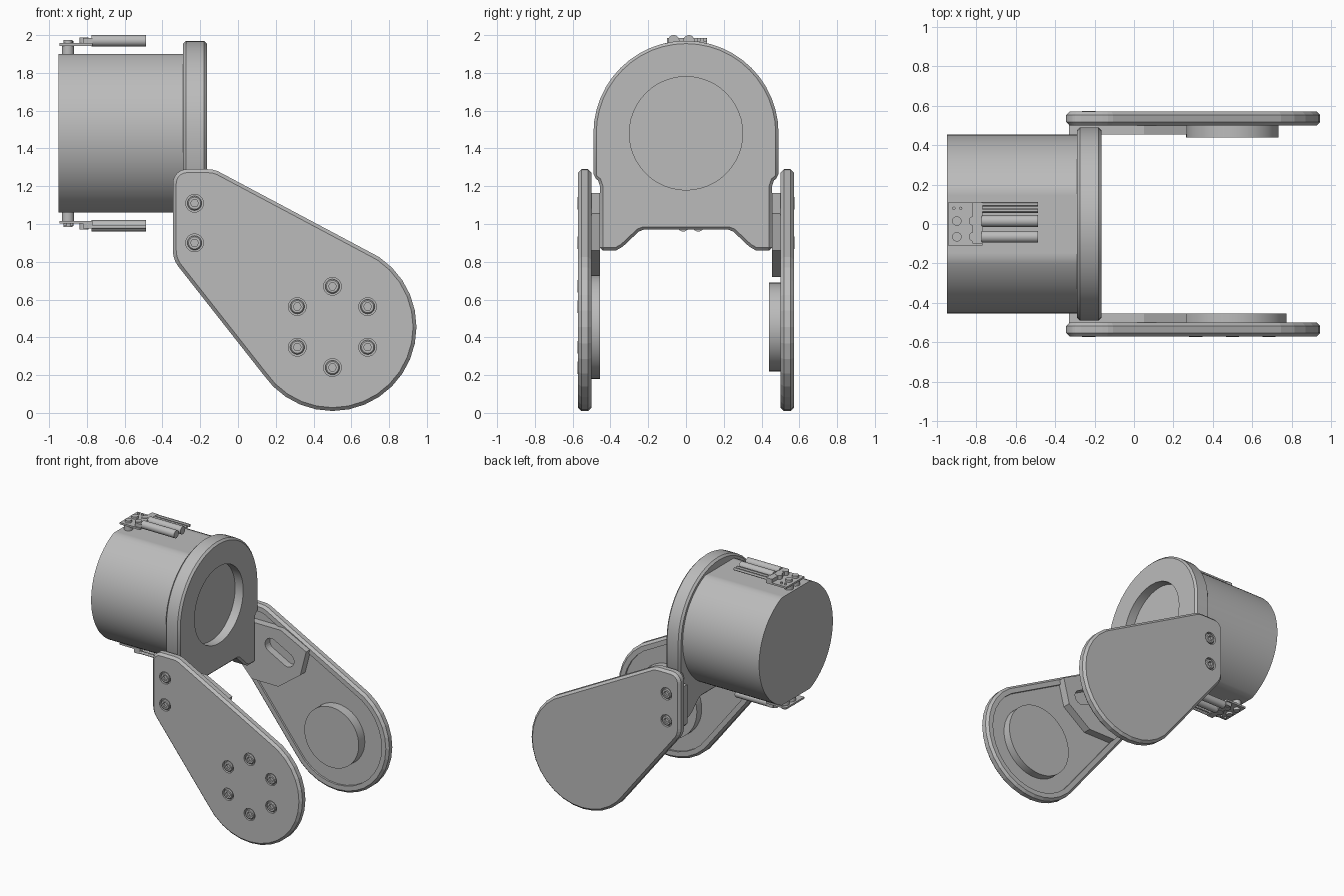
import bpy, bmesh, math
from mathutils import Vector
from mathutils.geometry import convex_hull_2d

if "Cube" in bpy.data.objects:
    bpy.data.objects.remove(bpy.data.objects["Cube"])

grey = bpy.data.materials.new("plain grey")
grey.use_nodes = True
grey.diffuse_color = (0.5, 0.5, 0.5, 1)
grey.node_tree.nodes["Principled BSDF"].inputs["Base Color"].default_value = (0.5, 0.5, 0.5, 1)

AXIS_Z = 1.48          # height of the motor axis
HUB = (0.5, 0.455)     # x, z of the wide end of each arm


def prism(name, pts, a, b, axis="y"):
    """Extrude a 2D profile from a to b along x (profile y, z), y (x, z) or z (x, y)."""
    place = {"x": lambda p, t: (t, p[0], p[1]),
             "y": lambda p, t: (p[0], t, p[1]),
             "z": lambda p, t: (p[0], p[1], t)}[axis]
    bm = bmesh.new()
    lo = [bm.verts.new(place(p, a)) for p in pts]
    hi = [bm.verts.new(place(p, b)) for p in pts]
    bm.faces.new(lo)
    bm.faces.new(hi[::-1])
    for i in range(len(pts)):
        j = (i + 1) % len(pts)
        bm.faces.new((lo[i], hi[i], hi[j], lo[j]))
    bmesh.ops.recalc_face_normals(bm, faces=bm.faces)
    mesh = bpy.data.meshes.new(name)
    bm.to_mesh(mesh)
    bm.free()
    mesh.materials.append(grey)
    obj = bpy.data.objects.new(name, mesh)
    bpy.context.collection.objects.link(obj)
    return obj


def circle(c, r, n=40, start=0.0):
    return [(c[0] + r * math.cos(start + math.tau * i / n),
             c[1] + r * math.sin(start + math.tau * i / n)) for i in range(n)]


def bake(obj):
    bpy.context.view_layer.update()
    dg = bpy.context.evaluated_depsgraph_get()
    mesh = bpy.data.meshes.new_from_object(obj.evaluated_get(dg))
    obj.modifiers.clear()
    obj.data = mesh


def bevel(obj, width):
    mod = obj.modifiers.new("edge", "BEVEL")
    mod.width, mod.segments = width, 1
    mod.limit_method, mod.angle_limit = "ANGLE", math.radians(50)
    bake(obj)


def cut(obj, cutter):
    cutter.hide_render = True
    mod = obj.modifiers.new("cut", "BOOLEAN")
    mod.operation, mod.object, mod.solver = "DIFFERENCE", cutter, "EXACT"
    bake(obj)
    bpy.data.objects.remove(cutter)


def smooth(obj):
    bpy.ops.object.select_all(action="DESELECT")
    obj.select_set(True)
    bpy.context.view_layer.objects.active = obj
    bpy.ops.object.shade_smooth_by_angle(angle=math.radians(30))


def arm_outline(inset):
    pts = []
    for c, r in ((HUB, 0.445), ((-0.27, 1.215), 0.075),
                 ((-0.16, 1.15), 0.14), ((-0.205, 0.86), 0.14)):
        pts += circle(c, r - inset, 32)
    return [pts[i] for i in convex_hull_2d([Vector(p) for p in pts])]


# motor can: a round barrel with flats on top and bottom
can_pts = [(y, AXIS_Z + max(-0.42, min(0.42, z))) for y, z in circle((0, 0), 0.455, 96)]
smooth(prism("motor_can", can_pts, -0.95, -0.28, "x"))

# yoke: round-topped plate with side notches, two feet and a round recess
half = [(0.49 * math.sin(t), AXIS_Z + 0.49 * math.cos(t))
        for t in (math.pi / 2 * i / 12 for i in range(13))]
half += [(0.49, 1.25), (0.465, 1.23), (0.455, 1.2),
         (0.455, 0.86), (0.37, 0.86), (0.335, 0.88), (0.25, 0.96), (0.225, 0.97)]
yoke = prism("yoke_plate", half + [(-y, z) for y, z in half[:0:-1]], -0.29, -0.165, "x")
bevel(yoke, 0.015)
cut(yoke, prism("recess_cutter", circle((0, AXIS_Z), 0.3, 48), -0.235, 0, "x"))
smooth(yoke)

# arms, front and back
clamp_bolts = [(-0.23, 1.11), (-0.23, 0.9)]
hub_bolts = circle(HUB, 0.215, 6, math.pi / 6)
pad_pts = [(-0.33, 1.165), (0.05, 1.165), (0.27, 1.055), (0.22, 0.86),
           (0.03, 0.72), (-0.2, 0.72), (-0.33, 0.86)]
slot_pts = [(p[0], p[1]) for c in ((-0.03, 1.025), (0.11, 0.95)) for p in circle(c, 0.055, 24)]
slot_pts = [slot_pts[i] for i in convex_hull_2d([Vector(p) for p in slot_pts])]

for side, s, disc_r, disc_y in (("front", -1, 0.275, 0.455), ("back", 1, 0.235, 0.44)):
    arm = prism(side + "_arm", arm_outline(0), s * 0.5, s * 0.572)
    bevel(arm, 0.018)
    cut(arm, prism("pocket_cutter", arm_outline(0.055), s * 0.4, s * 0.515))

    # mounting pad with an oval slot, and the bearing disc
    pad = prism(side + "_arm_pad", pad_pts, s * 0.455, s * 0.53)
    cut(pad, prism("slot_cutter", slot_pts, s * 0.4, s * 0.514))
    smooth(prism(side + "_bearing_disc", circle(HUB, disc_r, 48), s * disc_y, s * 0.53))

    # socket-head bolts set in counterbores
    for i, c in enumerate(clamp_bolts + (hub_bolts if s < 0 else [])):
        cut(arm, prism("bore_cutter", circle(c, 0.047, 24), s * 0.55, s * 0.6))
        bolt = prism(f"{side}_bolt_{i + 1}", circle(c, 0.038, 24), s * 0.54, s * 0.574)
        bevel(bolt, 0.006)
        cut(bolt, prism("hex_cutter", circle(c, 0.021, 6), s * 0.555, s * 0.6))


# cable connectors, top and bottom: the lower one is turned half round the motor axis
def rect(x0, x1, y0, y1):
    return [(x0, y0), (x1, y0), (x1, y1), (x0, y1)]


for place, s in (("top", 1), ("bottom", -1)):
    def block(name, x0, x1, y0, y1, z0, z1):
        ya, yb = sorted((s * y0, s * y1))
        prism(f"{place}_{name}", rect(x0, x1, ya, yb), AXIS_Z + s * z0, AXIS_Z + s * z1, "z")

    def peg(name, x, y, r, z0, z1):
        smooth(prism(f"{place}_{name}", circle((x, s * y), r, 20),
                     AXIS_Z + s * z0, AXIS_Z + s * z1, "z"))

    block("connector_plate", -0.945, -0.77, -0.11, 0.11, 0.463, 0.477)
    block("connector_step", -0.82, -0.77, -0.1, 0.11, 0.475, 0.505)
    for i, y in enumerate((0.015, -0.065)):
        peg(f"connector_post_{i + 1}", -0.9, y, 0.032, 0.41, 0.465)
        peg(f"connector_screw_{i + 1}", -0.9, y, 0.024, 0.47, 0.495)
        peg(f"connector_dome_{i + 1}", -0.815, y, 0.024, 0.47, 0.508)
        smooth(prism(f"{place}_plug_{i + 1}", circle((s * y, AXIS_Z + s * 0.49), 0.03, 24),
                     -0.775, -0.487, "x"))
    for i, x in enumerate((-0.915, -0.88)):
        peg(f"connector_pin_{i + 1}", x, 0.08, 0.008, 0.47, 0.49)
    for i, y in enumerate((0.068, 0.1)):
        smooth(prism(f"{place}_wire_{i + 1}", circle((s * y, AXIS_Z + s * 0.495), 0.011, 12),
                     -0.775, -0.487, "x"))
